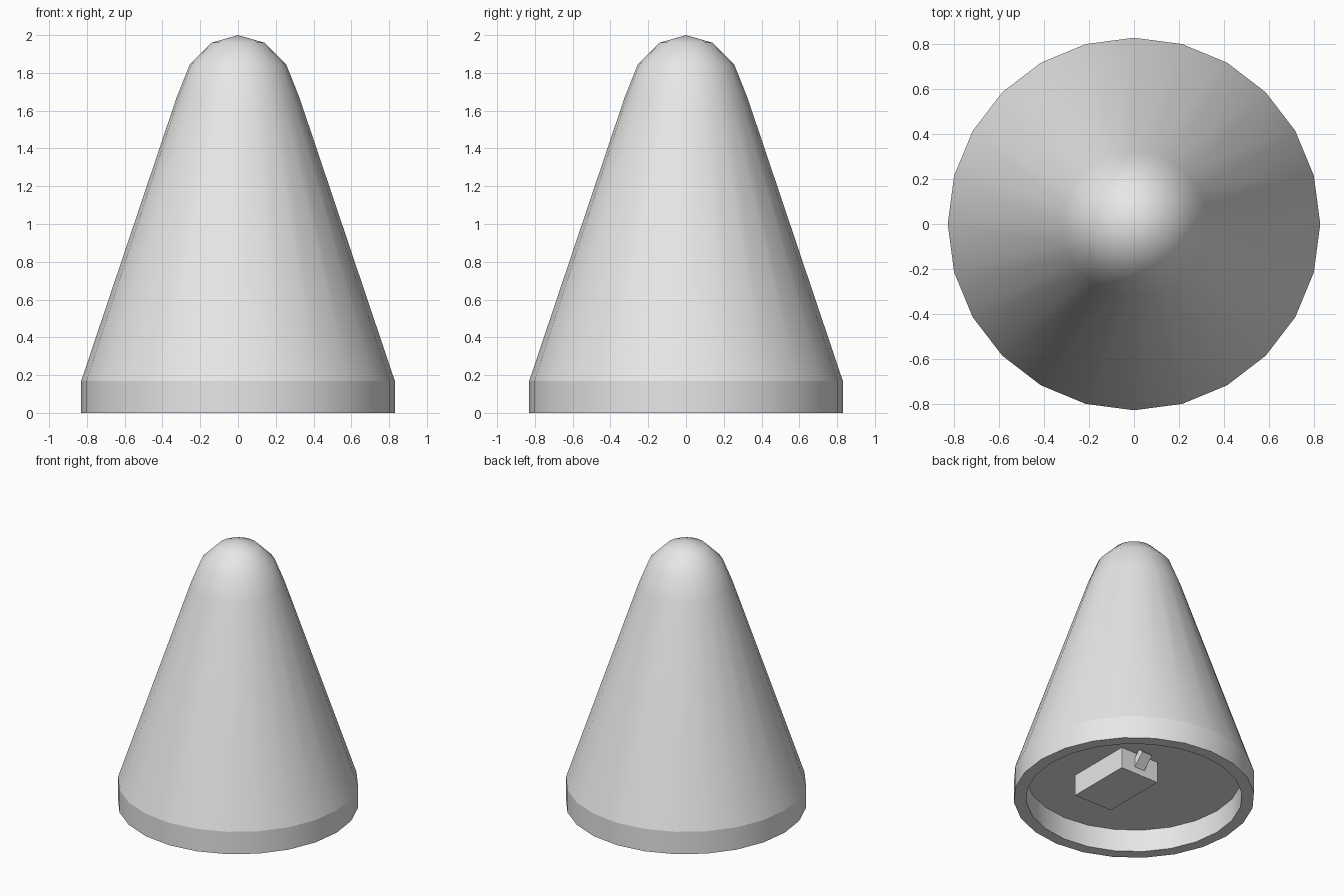
import bpy, bmesh, math
from mathutils import Matrix

cube = bpy.data.objects.get("Cube")
if cube:
    bpy.data.objects.remove(cube, do_unlink=True)

SIDES = 24

grey = bpy.data.materials.new("light grey")
grey.use_nodes = True
colour = (0.8, 0.8, 0.8, 1)
grey.diffuse_color = colour
grey.node_tree.nodes["Principled BSDF"].inputs["Base Color"].default_value = colour


def finish(name, bm, smooth_angle=None):
    mesh = bpy.data.meshes.new(name)
    bm.to_mesh(mesh)
    bm.free()
    mesh.materials.append(grey)
    obj = bpy.data.objects.new(name, mesh)
    bpy.context.collection.objects.link(obj)
    if smooth_angle:
        bpy.ops.object.select_all(action='DESELECT')
        obj.select_set(True)
        bpy.context.view_layer.objects.active = obj
        bpy.ops.object.shade_smooth_by_angle(angle=math.radians(smooth_angle))
    return obj


def lathe(name, profile, smooth_angle):
    """Spin (radius, height) points, listed from the outside bottom upwards."""
    bm = bmesh.new()
    rings = []
    for r, z in profile:
        count = SIDES if r else 1
        rings.append([bm.verts.new((r * math.cos(2 * math.pi * i / SIDES),
                                    r * math.sin(2 * math.pi * i / SIDES), z))
                      for i in range(count)])
    for low, high in zip(rings, rings[1:]):
        for i in range(SIDES):
            j = (i + 1) % SIDES
            if len(high) == 1:
                bm.faces.new((low[i], low[j], high[0]))
            else:
                bm.faces.new((low[i], low[j], high[j], high[i]))
    return finish(name, bm, smooth_angle), rings


def box(name, centre, size, tilt=0):
    bm = bmesh.new()
    bmesh.ops.create_cube(bm, size=1, matrix=Matrix.Translation(centre)
                          @ Matrix.Rotation(math.radians(tilt), 4, 'X')
                          @ Matrix.Diagonal((*size, 1)))
    return finish(name, bm)


# Tapered body with a rounded tip
lathe("cone_body", [(0.83, 0.17), (0.325, 1.67), (0.255, 1.845),
                    (0.14, 1.96), (0, 2)], 60)

# Upright base band, its rim and the recessed underside
skirt, _ = lathe("base_band", [(0.83, 0), (0.83, 0.17)], 60)
lathe("base_recess", [(0, 0.17), (0.745, 0.17), (0.745, 0), (0.83, 0)][::-1], 40)
recess = bpy.data.objects["base_recess"].data
recess.flip_normals()

# Switch housing and its tilted toggle under the base
box("switch_housing", (0.16, 0, 0.09), (0.32, 0.5, 0.16))
box("switch_toggle", (0.16, 0.27, 0.115), (0.085, 0.13, 0.05), 45)
